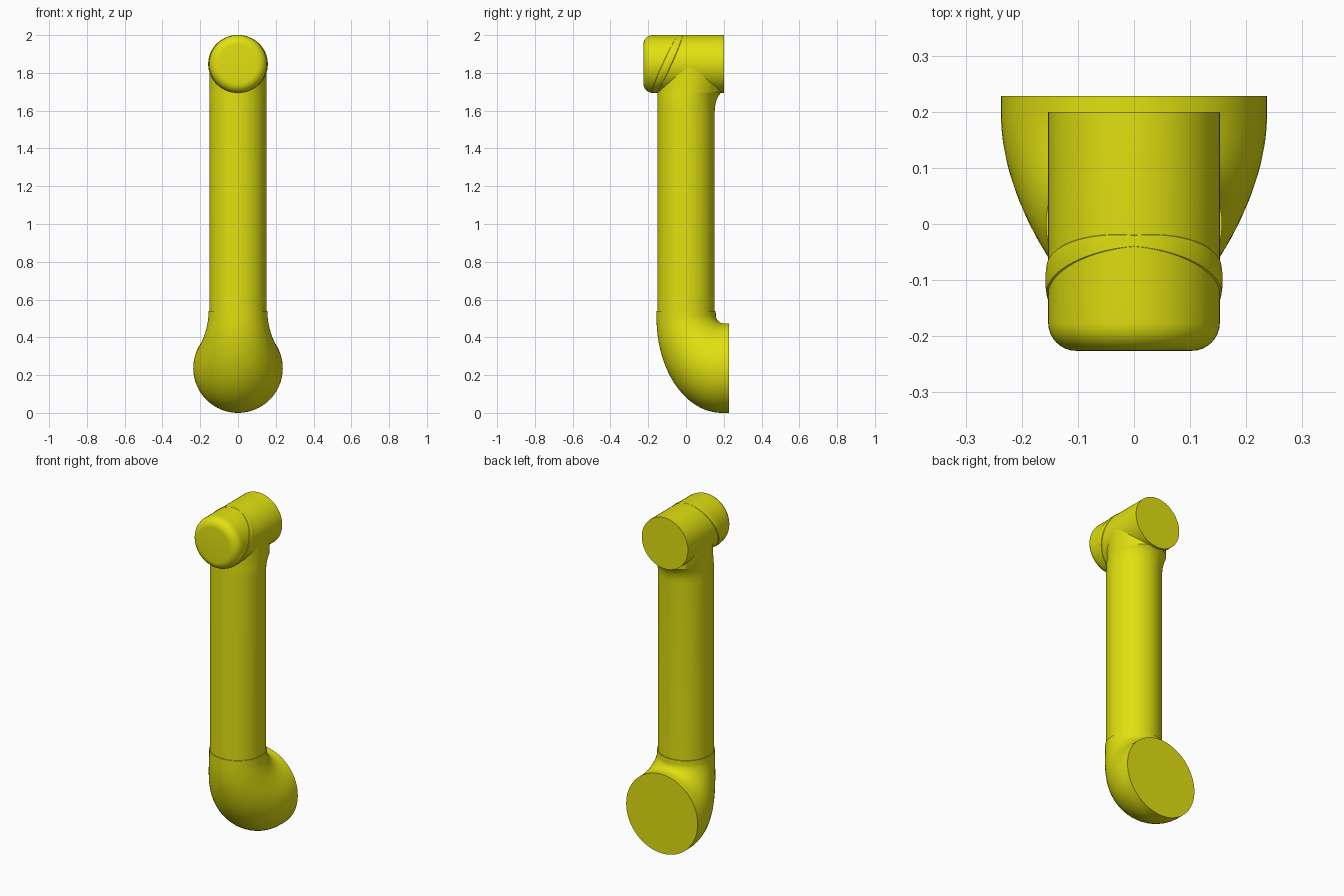
import bpy, bmesh, math

if "Cube" in bpy.data.objects:
    bpy.data.objects.remove(bpy.data.objects["Cube"])

N = 64
yellow = bpy.data.materials.new("bright yellow")
yellow.diffuse_color = (0.75, 0.75, 0.005, 1)
yellow.use_nodes = True
yellow.node_tree.nodes["Principled BSDF"].inputs["Base Color"].default_value = yellow.diffuse_color


def loft(name, rings):
    """Skin a list of closed rings and cap both ends."""
    bm = bmesh.new()
    loops = [[bm.verts.new(p) for p in ring] for ring in rings]
    for a, b in zip(loops, loops[1:]):
        for i in range(N):
            j = (i + 1) % N
            bm.faces.new((a[i], a[j], b[j], b[i]))
    bm.faces.new(loops[0])
    bm.faces.new(loops[-1])
    bmesh.ops.recalc_face_normals(bm, faces=bm.faces)
    mesh = bpy.data.meshes.new(name)
    bm.to_mesh(mesh)
    bm.free()
    mesh.materials.append(yellow)
    ob = bpy.data.objects.new(name, mesh)
    bpy.context.collection.objects.link(ob)
    bpy.ops.object.select_all(action='DESELECT')
    ob.select_set(True)
    bpy.context.view_layer.objects.active = ob
    bpy.ops.object.shade_smooth_by_angle(angle=math.radians(35))
    return ob


def section(outer, inner, width):
    """Ellipse spanning two (y, z) points, with a half width along x."""
    cy, cz = (outer[0] + inner[0]) / 2, (outer[1] + inner[1]) / 2
    hy, hz = (inner[0] - outer[0]) / 2, (inner[1] - outer[1]) / 2
    return [(width * math.sin(a), cy + hy * math.cos(a), cz + hz * math.cos(a))
            for a in (2 * math.pi * i / N for i in range(N))]


# Upright post, with its rear blending into the head
R = 0.152
post = [(0.50, R), (1.60, R), (1.63, 0.155), (1.655, 0.161), (1.675, 0.170),
        (1.69, 0.181), (1.70, 0.193), (1.847, 0.193)]
loft("post", [section((-R, z), (back, z), R) for z, back in post])

# Horizontal head with a rounded front rim
HZ, HR, BEV = 1.847, 0.153, 0.05
head = [(0.2, HR)]
for i in range(9):
    a = math.pi / 2 * i / 8
    head.append((-0.226 + BEV - BEV * math.sin(a), HR - BEV + BEV * math.cos(a)))
loft("head", [section((y, HZ - r), (y, HZ + r), r) for y, r in head])


# Slanted raised band around the head
def band_ring(side, grow):
    ring = []
    for i in range(N):
        a = 2 * math.pi * i / N
        half = 0.012 + 0.016 * abs(math.sin(a))
        ring.append(((HR + grow) * math.sin(a),
                     -0.1 + 0.07 * math.cos(a) + side * half,
                     HZ + (HR + min(grow, 0.0008)) * math.cos(a)))
    return ring


loft("head_band", [band_ring(s, g) for s, g in
                   ((-1, -0.004), (-0.8, 0.003), (-0.3, 0.005),
                    (0.3, 0.005), (0.8, 0.003), (1, -0.004))])

# Flared elbow turning from the post to the rear
rings = [section((-0.156, 0.54), (0.157, 0.54), 0.157)]
STEPS = 24
for i in range(STEPS + 1):
    a = math.pi / 2 * i / STEPS
    c, s = math.cos(a), math.sin(a)
    rings.append(section((0.19 - 0.346 * c, 0.5 - 0.5 * s),
                         (0.2 - 0.042 * c, 0.515 - 0.041 * s),
                         0.157 + 0.08 * s ** 1.4))
rings.append(section((0.228, 0.0), (0.228, 0.474), 0.237))
loft("elbow", rings)
